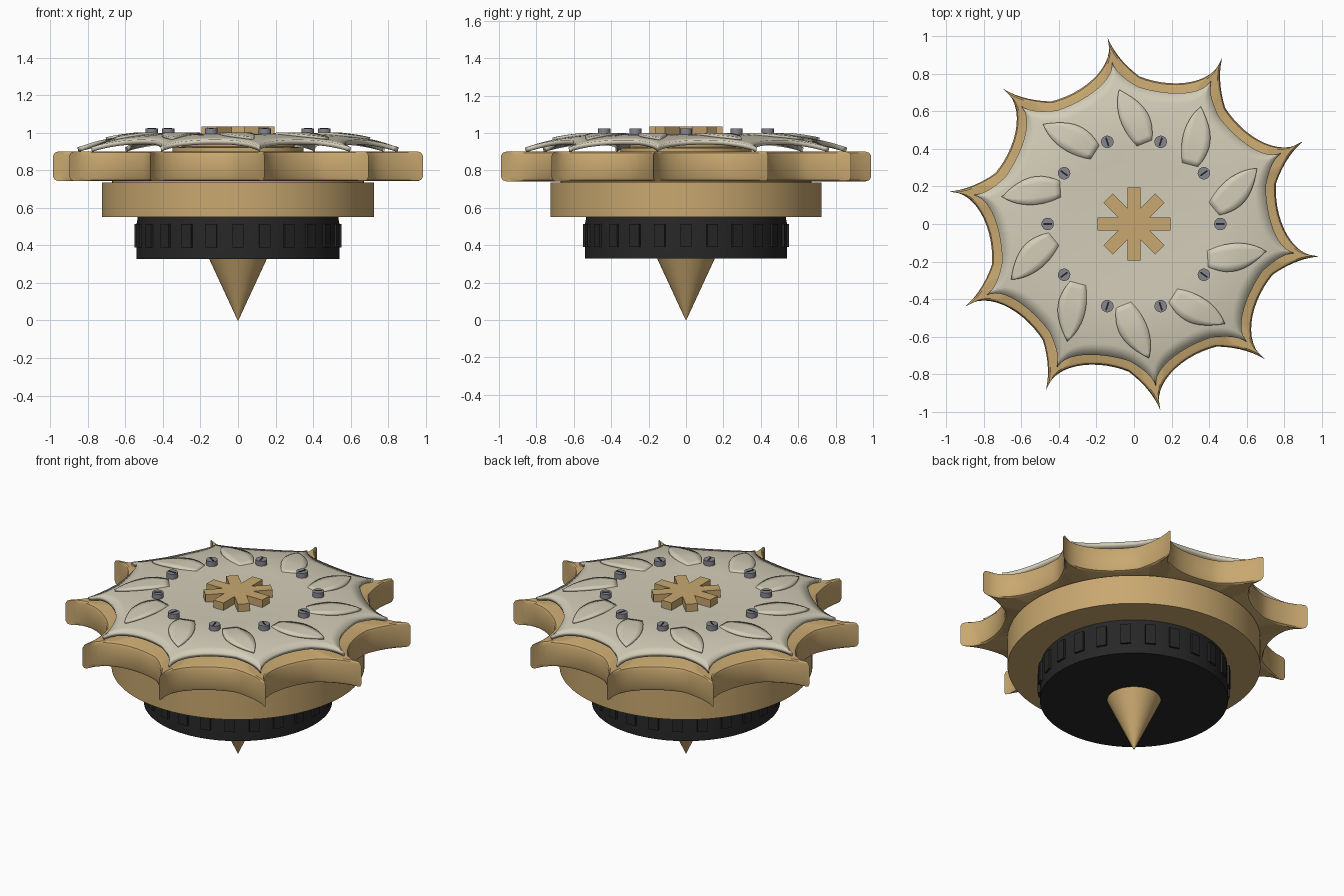
import bpy, bmesh
from math import sin, cos, pi, radians, hypot
from mathutils import Vector, Matrix
from mathutils.geometry import interpolate_bezier

cube = bpy.data.objects.get("Cube")
if cube:
    bpy.data.objects.remove(cube)

TEETH = 10


def material(name, rgb):
    m = bpy.data.materials.new(name)
    m.use_nodes = True
    m.diffuse_color = (*rgb, 1)
    bsdf = m.node_tree.nodes["Principled BSDF"]
    bsdf.inputs["Base Color"].default_value = (*rgb, 1)
    bsdf.inputs["Roughness"].default_value = 0.6
    return m


gold = material("gold", (0.58, 0.39, 0.16))
silver = material("pale_silver", (0.65, 0.61, 0.48))
black = material("black_rubber", (0.02, 0.02, 0.02))
steel = material("screw_grey", (0.24, 0.24, 0.28))


def finish(name, bm, mat, thickness=0):
    bmesh.ops.recalc_face_normals(bm, faces=bm.faces)
    me = bpy.data.meshes.new(name)
    bm.to_mesh(me)
    bm.free()
    me.materials.append(mat)
    ob = bpy.data.objects.new(name, me)
    bpy.context.collection.objects.link(ob)
    if thickness:
        mod = ob.modifiers.new("thickness", "SOLIDIFY")
        mod.thickness = thickness
        mod.offset = -1
    bpy.ops.object.select_all(action="DESELECT")
    ob.select_set(True)
    bpy.context.view_layer.objects.active = ob
    bpy.ops.object.shade_smooth_by_angle(angle=radians(30))
    return ob


def circle(n=96):
    return [Vector((cos(2 * pi * i / n), sin(2 * pi * i / n))) for i in range(n)]


def loft(bm, outline, levels, height=None, open_bottom=False):
    """Stack scaled copies of an outline; levels are (scale, z) from the bottom up."""
    rings = []
    for s, z in levels:
        pts = [p * s for p in outline]
        rings.append([bm.verts.new((p.x, p.y, height(p.length) if height else z)) for p in pts])
    n = len(outline)
    for a, b in zip(rings, rings[1:]):
        for i in range(n):
            j = (i + 1) % n
            bm.faces.new((a[i], a[j], b[j], b[i]))
    for ring in rings[-1:] if open_bottom else (rings[0], rings[-1]):
        hub = bm.verts.new((0, 0, height(0) if height else ring[0].co.z))
        for i in range(n):
            bm.faces.new((ring[i], ring[(i + 1) % n], hub))


def turned(name, levels, mat):
    bm = bmesh.new()
    loft(bm, circle(), levels)
    return finish(name, bm, mat)


def box(bm, size, matrix):
    bmesh.ops.create_cube(bm, size=1, matrix=matrix @ Matrix.Diagonal((*size, 1)))


def spin(i, count, start=0):
    return Matrix.Rotation(2 * pi * i / count + start, 4, "Z")


def bezier(points, steps):
    return interpolate_bezier(*[Vector((*p, 0)) for p in points], steps)


def toothed(short_edge, long_edge):
    """Repeat one hooked tooth clockwise around the centre."""
    edge = bezier(short_edge, 8)[:-1] + bezier(long_edge, 14)[:-1]
    return [(spin(-i, TEETH) @ p).xy for i in range(TEETH) for p in edge]


def dome(r):
    """Height of the silver cover at a given radius."""
    return 0.985 + 0.008 * min(r / 0.45, 1) ** 2 - 0.37 * max(r - 0.43, 0) ** 2


# Gold hooked blade with rounded rims
blade_edge = toothed([(-.14, .99), (-.108, .915), (-.052, .847), (.027, .787)],
                     [(.027, .787), (.19, .72), (.42, .735), (.469, .883)])
bm = bmesh.new()
loft(bm, blade_edge, [(.972, .742), (.99, .748), (1, .765), (1, .878), (.99, .894), (.972, .9)])
finish("toothed_blade", bm, gold)

# Silver domed cover
cover_edge = toothed([(-.117, .862), (-.10, .81), (-.04, .765), (.027, .729)],
                     [(.027, .729), (.17, .685), (.36, .675), (.412, .766)])
bm = bmesh.new()
loft(bm, cover_edge, [(s / 12, 0) for s in range(12, 1, -1)], dome, open_bottom=True)
finish("domed_cover", bm, silver, 0.025)

# Raised leaves on the cover
left = bezier([(-.08, .715), (-.11, .60), (-.06, .49), (.016, .415)], 12)
right = bezier([(-.08, .715), (.05, .65), (.11, .58), (.096, .447)], 12)
bm = bmesh.new()
for k in range(TEETH):
    rows = []
    for a, b in zip(left[1:], right[1:]):
        row = []
        for c in range(5):
            p = a.lerp(b, c / 4)
            lift = 0.013 * min(1, (hypot(p.x, p.y) - 0.40) / 0.15)
            p.z = dome(p.length) + lift
            row.append(bm.verts.new(spin(k, TEETH) @ p))
        rows.append(row)
    tip = left[0].copy()
    tip.z = dome(tip.length) + 0.013
    tip = bm.verts.new(spin(k, TEETH) @ tip)
    for c in range(4):
        bm.faces.new((tip, rows[0][c], rows[0][c + 1]))
        for a, b in zip(rows, rows[1:]):
            bm.faces.new((a[c], b[c], b[c + 1], a[c + 1]))
finish("cover_leaves", bm, silver, 0.016)

# Gold eight-armed star on top
bm = bmesh.new()
for k in range(4):
    box(bm, (0.39, 0.07, 0.06), Matrix.Translation((0, 0, 1.004)) @ spin(k, 8))
finish("centre_star", bm, gold)

# Slotted screws
heads, slots = bmesh.new(), bmesh.new()
for k in range(TEETH):
    place = spin(k, TEETH) @ Matrix.Translation((0.46, 0, 0))
    bmesh.ops.create_cone(heads, cap_ends=True, segments=24, radius1=0.033, radius2=0.033,
                          depth=0.05, matrix=place @ Matrix.Translation((0, 0, 0.998)))
    box(slots, (0.045, 0.009, 0.004), place @ Matrix.Translation((0, 0, 1.023)))
finish("screw_heads", heads, steel)
finish("screw_slots", slots, black)

# Gold body, hub and pointed tip
turned("cover_hub", [(.35, .89), (.35, .92), (.3, .925), (.3, .965)], gold)
turned("body_ring", [(.725, .55), (.725, .735), (.67, .735), (.67, .75)], gold)
turned("spinning_tip", [(.002, 0), (.157, .335)], gold)

# Black grip with ribs
turned("grip", [(.54, .328), (.54, .515), (.535, .54), (.535, .555)], black)
bm = bmesh.new()
for k in range(24):
    box(bm, (0.03, 0.06, 0.125), spin(k, 24) @ Matrix.Translation((0.537, 0, 0.452)))
finish("grip_ribs", bm, black)
